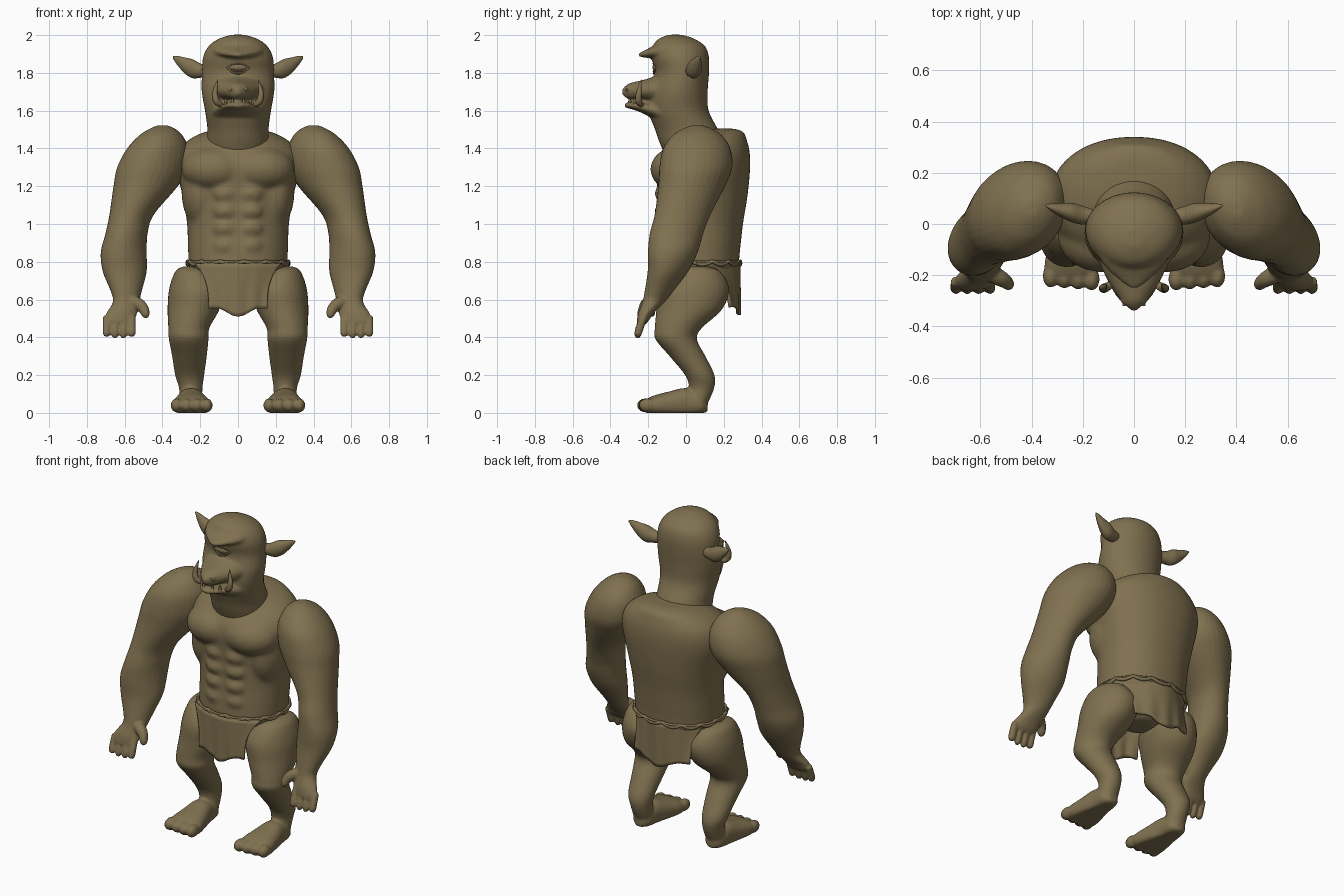
import bpy, bmesh, math
from mathutils import Vector, Matrix

cube = bpy.data.objects.get("Cube")
if cube:
    bpy.data.objects.remove(cube, do_unlink=True)

skin = bpy.data.materials.new("olive_brown")
skin.use_nodes = True
skin.diffuse_color = (0.215, 0.165, 0.08, 1)
skin.node_tree.nodes["Principled BSDF"].inputs["Base Color"].default_value = skin.diffuse_color


def smooth_path(rows, steps=5):
    """Catmull-Rom interpolation of equal-length tuples."""
    out = []
    last = len(rows) - 1
    for i in range(last):
        quad = [rows[max(i - 1, 0)], rows[i], rows[i + 1], rows[min(i + 2, last)]]
        for s in range(steps):
            t = s / steps
            out.append([0.5 * (2 * b + (c - a) * t + (2*a - 5*b + 4*c - d) * t*t
                               + (3*b - a - 3*c + d) * t**3) for a, b, c, d in zip(*quad)])
    return out + [list(rows[last])]


def skin_rings(bm, rings):
    """Bridge rings of points into a closed tube."""
    loops = [[bm.verts.new(p) for p in ring] for ring in rings]
    n = len(loops[0])
    for lo, hi in zip(loops, loops[1:]):
        for i in range(n):
            bm.faces.new((lo[i], lo[(i + 1) % n], hi[(i + 1) % n], hi[i]))
    bm.faces.new(loops[0][::-1])
    bm.faces.new(loops[-1])


def squash(angle, power):
    c, s = math.cos(angle), math.sin(angle)
    return (math.copysign(abs(c) ** (2 / power), c), math.copysign(abs(s) ** (2 / power), s))


def loft(bm, axis, rows, power=2.0, sides=32, lean=0):
    """Rows are (position on axis, two centre values, two radii); lean skews the rings."""
    rings = []
    for t, a, b, ra, rb in smooth_path(rows):
        ring = []
        for i in range(sides):
            c, s = squash(2 * math.pi * i / sides, power)
            p, q = a + max(ra, 0.002) * (c - lean * s), b + max(rb, 0.002) * s
            x, y, z = {"x": (t, p, q), "y": (p, t, q), "z": (p, q, t)}[axis]
            ring.append((x, y, max(z, 0)))
        rings.append(ring)
    skin_rings(bm, rings)


def tube(bm, rows, steps=4, sides=12):
    """Rows are (x, y, z, radius)."""
    pts = smooth_path(rows, steps)
    rings = []
    for i, p in enumerate(pts):
        tangent = Vector(pts[min(i + 1, len(pts) - 1)][:3]) - Vector(pts[max(i - 1, 0)][:3])
        turn = tangent.to_track_quat("Z", "Y")
        rings.append([Vector(p[:3]) + turn @ Vector((p[3] * math.cos(k), p[3] * math.sin(k), 0))
                      for k in (2 * math.pi * j / sides for j in range(sides))])
    skin_rings(bm, rings)


def ball(bm, centre, radii):
    m = Matrix.Translation(centre) @ Matrix.Diagonal((*radii, 1))
    bmesh.ops.create_uvsphere(bm, u_segments=20, v_segments=12, radius=1, matrix=m)


def finish(bm, name, voxel=0, mirror=False, thickness=0, iterations=4):
    bmesh.ops.recalc_face_normals(bm, faces=bm.faces)
    mesh = bpy.data.meshes.new(name)
    bm.to_mesh(mesh)
    bm.free()
    mesh.materials.append(skin)
    mesh.shade_smooth()
    ob = bpy.data.objects.new(name, mesh)
    bpy.context.collection.objects.link(ob)
    if voxel:
        remesh = ob.modifiers.new("blend", "REMESH")
        remesh.mode = "VOXEL"
        remesh.voxel_size = voxel
        remesh.use_smooth_shade = True
        soften = ob.modifiers.new("soften", "SMOOTH")
        soften.iterations = iterations
    if thickness:
        solid = ob.modifiers.new("thickness", "SOLIDIFY")
        solid.thickness = thickness
        solid.offset = 0
    if mirror:
        ob.modifiers.new("mirror", "MIRROR").use_mirror_merge = False


# Torso with chest and stomach muscles
bm = bmesh.new()
loft(bm, "z", [(.62, 0, .05, .07, .08), (.68, 0, .05, .17, .16), (.76, 0, .057, .252, .215),
               (.85, 0, .063, .264, .222), (1, 0, .078, .27, .224), (1.15, 0, .09, .294, .236),
               (1.3, 0, .09, .33, .25), (1.39, 0, .104, .315, .232), (1.45, 0, .128, .255, .192),
               (1.487, 0, .16, .175, .145), (1.505, 0, .2, .08, .06)], 2.15, 48)
for side in (-1, 1):
    ball(bm, (side * .125, -.045, 1.29), (.175, .145, .12))
    ball(bm, (side * .2, .03, 1.17), (.1, .15, .19))
    for row in range(4):
        ball(bm, (side * .065, -.115, .885 + row * .092), (.07, .052, .052))
finish(bm, "torso", .011, iterations=16)

# Head: skull, neck, brow, snout and lower jaw
bm = bmesh.new()
loft(bm, "z", [(1.34, 0, .05, .165, .15), (1.43, 0, .03, .166, .17), (1.5, 0, .003, .162, .167),
               (1.6, 0, -.04, .175, .16), (1.7, 0, -.04, .192, .155), (1.8, 0, -.022, .191, .144),
               (1.88, 0, -.03, .186, .152), (1.94, 0, -.037, .157, .139), (1.98, 0, -.05, .104, .095),
               (2.002, 0, -.055, .035, .035)])
loft(bm, "y", [(-.04, 0, 1.905, .165, .08), (-.12, 0, 1.915, .14, .056), (-.17, 0, 1.91, .11, .035),
               (-.21, 0, 1.902, .068, .022), (-.248, 0, 1.895, .02, .01)])
loft(bm, "y", [(-.08, 0, 1.71, .16, .1), (-.16, 0, 1.71, .132, .075), (-.21, 0, 1.709, .108, .058),
               (-.26, 0, 1.706, .078, .049), (-.305, 0, 1.702, .045, .041), (-.338, 0, 1.7, .01, .016)])
loft(bm, "y", [(-.08, 0, 1.58, .155, .08), (-.16, 0, 1.6, .132, .053), (-.21, 0, 1.612, .11, .036),
               (-.26, 0, 1.623, .086, .024), (-.3, 0, 1.628, .055, .017), (-.327, 0, 1.627, .018, .01)])
for side in (-1, 1):
    ball(bm, (side * .034, -.298, 1.714), (.02, .02, .017))
finish(bm, "head", .008, iterations=7)

# Single eye with lids
bm = bmesh.new()
ball(bm, (0, -.16, 1.83), (.05, .018, .02))
for height in (-.022, -.034, .02):
    tube(bm, [(x * .06, -.172 + .014 * x * x, 1.83 + height * (1 - x * x), .0045)
              for x in (-1, -.5, 0, .5, 1)])
finish(bm, "eye")

# Tusks and small teeth
bm = bmesh.new()
tube(bm, [(.088, -.235, 1.63, .014), (.114, -.25, 1.65, .018), (.122, -.25, 1.69, .015),
          (.114, -.243, 1.735, .008), (.106, -.235, 1.765, .001)])
for x, y in ((.03, -.298), (.065, -.27)):
    tube(bm, [(x, y, 1.63, .01), (x, y, 1.65, .008), (x, y - .003, 1.672, .001)])
finish(bm, "tusks_and_teeth", mirror=True)

# Nostrils
bm = bmesh.new()
ball(bm, (.038, -.314, 1.712), (.008, .006, .008))
finish(bm, "nostrils", mirror=True)

# Pointed ears
bm = bmesh.new()
loft(bm, "x", [(.16, .03, 1.81, .028, .03), (.2, .034, 1.812, .036, .038), (.24, .044, 1.822, .038, .05),
               (.28, .053, 1.838, .029, .043), (.32, .064, 1.865, .016, .025),
               (.345, .072, 1.883, .004, .006)])
finish(bm, "ears", mirror=True)

# Arms with hands
bm = bmesh.new()
loft(bm, "z", [(1.522, .4, .06, .025, .03), (1.505, .4, .06, .065, .075), (1.47, .408, .06, .112, .13),
               (1.4, .425, .057, .16, .178), (1.3, .452, .052, .185, .193), (1.2, .489, .03, .168, .177),
               (1.05, .563, -.018, .116, .148), (.95, .59, -.05, .11, .142), (.85, .605, -.07, .12, .132),
               (.75, .6, -.095, .115, .108), (.65, .592, -.14, .083, .078), (.59, .592, -.17, .069, .06),
               (.53, .615, -.21, .08, .042), (.49, .628, -.228, .08, .032), (.472, .63, -.236, .07, .024)],
     lean=.17)
for i in range(4):
    x, tip = .562 + i * .0445, .397 + .008 * (i % 3 == 0)
    tube(bm, [(x, -.222, .51, .02), (x, -.242, .46, .0215), (x, -.254, .42, .0205), (x, -.257, tip, .012)])
tube(bm, [(.565, -.19, .59, .035), (.525, -.21, .575, .033), (.5, -.225, .55, .028),
          (.489, -.238, .52, .022), (.488, -.242, .503, .01)])
finish(bm, "arms", .007, mirror=True, iterations=3)

# Legs with feet and toes
bm = bmesh.new()
loft(bm, "z", [(.775, .25, .045, .04, .06), (.75, .236, .045, .095, .135), (.66, .217, .04, .147, .188),
               (.55, .235, .018, .138, .175), (.45, .26, -.04, .109, .125), (.39, .261, -.052, .105, .11),
               (.3, .257, .008, .092, .095), (.2, .256, .073, .077, .078), (.13, .25, .083, .062, .066),
               (.05, .25, .06, .06, .055)])
loft(bm, "y", [(.115, .25, .035, .025, .03), (.08, .25, .045, .06, .05), (0, .25, .055, .07, .076),
               (-.09, .247, .045, .09, .068), (-.17, .245, .038, .105, .054), (-.21, .245, .035, .09, .038)], 2.3)
for i in range(4):
    ball(bm, (.165 + i * .0535, -.215 + .004 * i, .04), (.031, .046, .037))
finish(bm, "legs", .009, mirror=True, iterations=3)


# Loincloth flaps with soft pleats, wrapping tighter round the waist at the top
def flap(name, front, top_width, low_width, y_mid, curve, hem):
    bm = bmesh.new()
    cols, rows, grid = 40, 12, []
    for r in range(rows + 1):
        v = r / rows
        width = low_width + (top_width - low_width) * (1 - v) ** 3
        line = []
        for c in range(cols + 1):
            u = 2 * c / cols - 1
            x = width * u
            bottom = hem - .042 * max(0, math.cos(2.4 * u)) ** 1.5
            y = y_mid - curve * (1.8 - .8 * v) * x * x + .004 * v * math.cos(12 * u)
            line.append(bm.verts.new((x, front * y, .79 + (bottom - .79) * v)))
        grid.append(line)
    for lo, hi in zip(grid, grid[1:]):
        for c in range(cols):
            bm.faces.new((lo[c], lo[c + 1], hi[c + 1], hi[c]))
    finish(bm, name, thickness=.016)


flap("front_flap", -1, .225, .155, .178, .9, .553)
flap("back_flap", 1, .235, .19, .28, 1.4, .56)

# Rope belt hanging in scallops
bm = bmesh.new()
for drop, radius in ((.018, .01), (.004, .007)):
    path = []
    for i in range(241):
        a = 2 * math.pi * i / 240
        c, s = squash(a, 2.15)
        path.append((.268 * c, .058 + .23 * s, .803 - drop * abs(math.sin(7 * a + .8)), radius))
    tube(bm, path, 1, 8)
finish(bm, "rope_belt")
